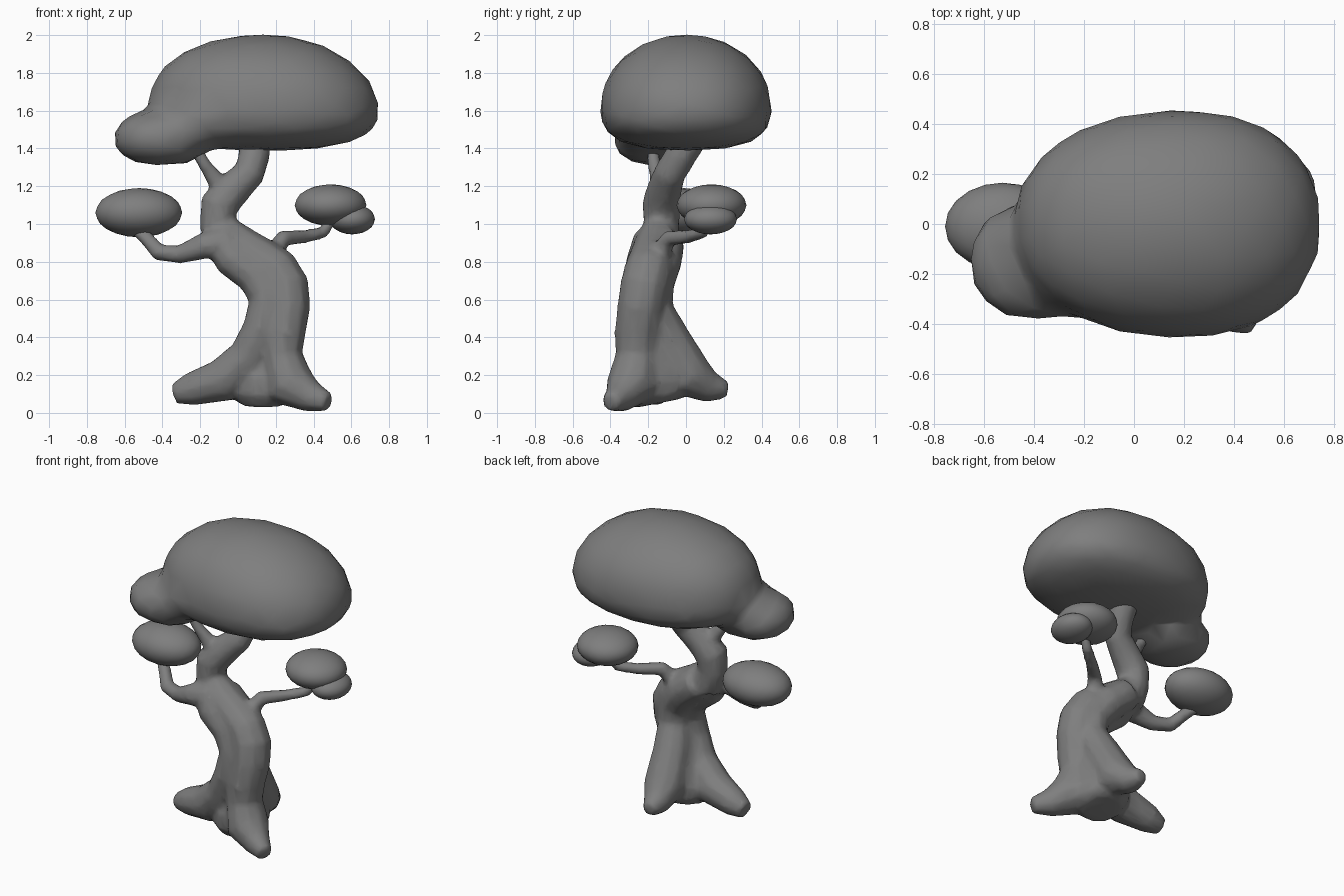
import bpy
import bmesh
import math
from mathutils import Vector

default_cube = bpy.data.objects.get("Cube")
if default_cube:
    bpy.data.objects.remove(default_cube, do_unlink=True)

grey = bpy.data.materials.new("plain_grey")
grey.use_nodes = True
grey.diffuse_color = (0.21, 0.21, 0.21, 1)
shader = next(n for n in grey.node_tree.nodes if n.type == 'BSDF_PRINCIPLED')
shader.inputs["Base Color"].default_value = grey.diffuse_color


def add_tube(bm, path, sides=10):
    """Sweep a ring along (x, y, z, radius) points and cap both ends."""
    points = [Vector(p[:3]) for p in path]
    last = len(points) - 1
    turn, before, rings = None, None, []
    for i, (point, entry) in enumerate(zip(points, path)):
        tangent = (points[min(i + 1, last)] - points[max(i - 1, 0)]).normalized()
        if turn is None:
            turn = tangent.to_track_quat('Z', 'Y')
        else:
            turn = before.rotation_difference(tangent) @ turn
        before = tangent
        ring = []
        for k in range(sides):
            angle = math.tau * k / sides
            offset = Vector((math.cos(angle), math.sin(angle), 0)) * entry[3]
            ring.append(bm.verts.new(point + turn @ offset))
        rings.append(ring)
    for low, high in zip(rings, rings[1:]):
        for k in range(sides):
            n = (k + 1) % sides
            bm.faces.new((low[k], low[n], high[n], high[k]))
    bm.faces.new(rings[0][::-1])
    bm.faces.new(rings[-1])


def add_puff(bm, centre, size, top=None, outline=2.0, roof=2.0, floor=2.0, egg=0.0, swell=0.0):
    """Rounded clump: separate roundness for outline, roof and floor."""
    top = top or size[2]
    made = bmesh.ops.create_icosphere(bm, subdivisions=3, radius=1)
    for vert in made["verts"]:
        d = vert.co.copy()
        p = roof - swell * d.x if d.z > 0 else floor
        flat = (abs(d.x) ** outline + abs(d.y) ** outline) ** (1 / outline)
        reach = (flat ** p + abs(d.z) ** p) ** (-1 / p)
        d *= reach
        height = top if d.z > 0 else size[2]
        width = size[1] * (1 + egg * d.x)
        vert.co = Vector(centre) + Vector((d.x * size[0], d.y * width, d.z * height))


def finish(bm, name):
    mesh = bpy.data.meshes.new(name)
    bmesh.ops.recalc_face_normals(bm, faces=bm.faces)
    for face in bm.faces:
        face.smooth = True
    bm.to_mesh(mesh)
    bm.free()
    mesh.materials.append(grey)
    obj = bpy.data.objects.new(name, mesh)
    bpy.context.collection.objects.link(obj)
    return obj


def blend(obj, voxel, rounds, keep):
    """Fuse overlapping pieces into one softly joined skin."""
    fuse = obj.modifiers.new("fuse", 'REMESH')
    fuse.mode = 'VOXEL'
    fuse.voxel_size = voxel
    fuse.use_smooth_shade = True
    soften = obj.modifiers.new("soften", 'SMOOTH')
    soften.factor = 0.5
    soften.iterations = rounds
    thin = obj.modifiers.new("simplify", 'DECIMATE')
    thin.ratio = keep


# Three root strands that lean, twist together and form the trunk
front_strand = [(.48, -.4, .055, .05), (.39, -.35, .085, .085), (.28, -.29, .14, .135),
                (.23, -.26, .3, .115), (.24, -.26, .42, .12), (.26, -.24, .56, .125),
                (.25, -.22, .67, .13), (.2, -.2, .75, .13), (.11, -.18, .81, .125),
                (0, -.16, .88, .12), (-.1, -.14, .98, .09)]
side_strand = [(-.34, -.15, .1, .055), (-.25, -.16, .125, .09), (-.08, -.19, .17, .12),
               (.06, -.23, .3, .11), (.13, -.26, .45, .105), (.16, -.25, .6, .105),
               (.1, -.23, .72, .105), (-.03, -.21, .82, .105), (-.1, -.18, .93, .09)]
back_strand = [(.12, .22, .12, .045), (.13, .13, .135, .085), (.15, .02, .19, .13),
               (.17, -.09, .38, .12), (.2, -.17, .55, .105), (.19, -.17, .68, .11),
               (.1, -.13, .8, .11), (-.03, -.11, .9, .105)]
# Flared stump that webs the roots together
stump = [(.13, -.15, .05, .13), (.13, -.16, .1, .175), (.14, -.16, .18, .18),
         (.15, -.16, .27, .155), (.17, -.19, .4, .13), (.2, -.22, .6, .1)]
# Upper trunk and the branches
upper_trunk = [(-.06, -.14, .88, .11), (-.11, -.13, 1, .095), (-.1, -.13, 1.1, .105),
               (-.03, -.115, 1.18, .095), (.06, -.085, 1.27, .085), (.085, -.03, 1.36, .085),
               (.09, .04, 1.48, .09)]
fork_branch = [(-.06, -.13, 1.14, .06), (-.13, -.15, 1.25, .045), (-.18, -.17, 1.32, .035),
               (-.25, -.18, 1.44, .035)]
right_branch = [(-.06, -.2, .9, .09), (-.18, -.22, .885, .072), (-.31, -.19, .838, .05),
                (-.42, -.155, .85, .046), (-.485, -.09, .925, .04), (-.55, -.04, .98, .034)]
left_branch = [(.18, -.16, .76, .075), (.2, -.13, .86, .055), (.24, -.09, .925, .045),
               (.36, .02, .935, .037), (.45, .09, .955, .034), (.5, .12, 1.03, .03)]

bm = bmesh.new()
for path in (front_strand, side_strand, back_strand, stump,
             upper_trunk, fork_branch, right_branch, left_branch):
    add_tube(bm, path)
blend(finish(bm, "trunk_and_branches"), 0.018, 4, 0.3)

# Main crown, its low side lobe and the swelling that joins them
bm = bmesh.new()
add_puff(bm, (.135, 0, 1.61), (.615, .455, .22), top=.395,
         outline=2.25, roof=2.06, floor=2.8, egg=.06, swell=.2)
add_puff(bm, (-.4, -.15, 1.46), (.26, .235, .15), outline=2.2, floor=2.4)
add_puff(bm, (-.24, -.13, 1.51), (.29, .25, .13))
blend(finish(bm, "crown"), 0.035, 5, 0.07)

# Small leaf clumps on the side branches
for name, centre, size in (
        ("right_leaf_clump", (-.525, -.01, 1.06), (.23, .175, .13)),
        ("left_leaf_clump", (.49, .135, 1.1), (.19, .185, .11)),
        ("left_small_clump", (.605, .13, 1.025), (.12, .14, .08))):
    bm = bmesh.new()
    add_puff(bm, centre, size)
    finish(bm, name)
